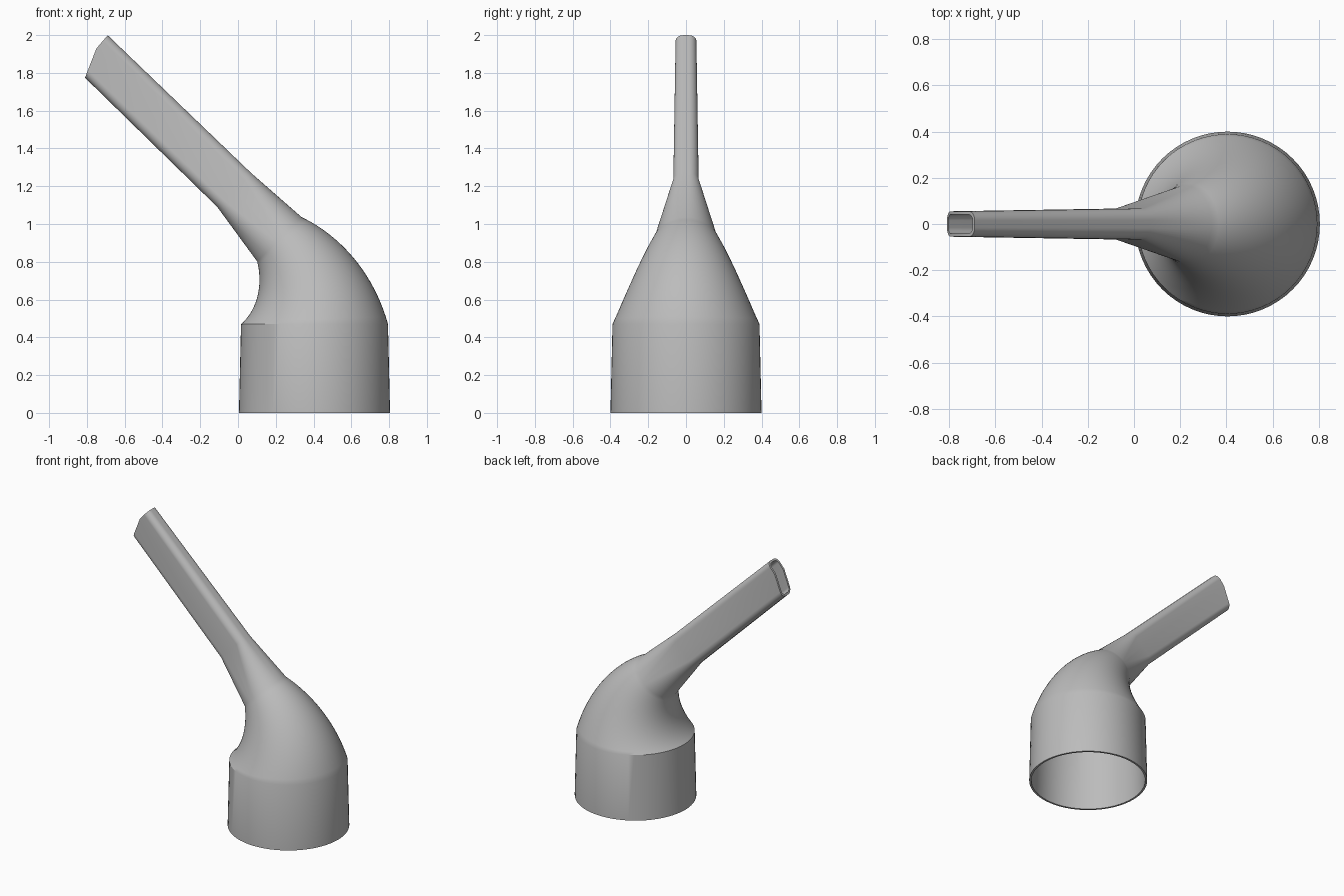
import bpy, bmesh
from math import sin, cos, pi, radians
from mathutils import Vector

cube = bpy.data.objects.get("Cube")
if cube:
    bpy.data.objects.remove(cube)

STEPS = 16          # ring points per quarter
ELBOW_STEPS = 20

grey = bpy.data.materials.new("grey plastic")
grey.use_nodes = True
colour = (0.5, 0.5, 0.5, 1)
grey.diffuse_color = colour
grey.node_tree.nodes["Principled BSDF"].inputs["Base Color"].default_value = colour


def tip_offset(u):
    """Slanted, kinked cut of the open tip, measured along the tube."""
    if u > 0.03:
        return -0.007 * (0.122 - u) / 0.092
    return -0.007 - 0.067 * (0.03 - u) / 0.152


def ring(bm, x, z, tilt, hu, hy, corner, wall, tip=False):
    """Round (corner None) or rounded-rectangle section, thinned by the wall."""
    hu, hy = hu - wall, hy - wall
    verts = []
    for q in range(4):
        for j in range(STEPS):
            if corner is None:
                a = (q + j / STEPS) * pi / 2
                u, y = hu * cos(a), hy * sin(a)
            elif j == 0:
                # middle of each flat side; the tip cut bends here
                mid = 0.03 if tip else 0
                u, y = [(hu, 0), (mid, hy), (-hu, 0), (mid, -hy)][q]
            else:
                r = corner - wall
                a = (q + (j - 1) / (STEPS - 2)) * pi / 2
                su = 1 if q in (0, 3) else -1
                sy = 1 if q < 2 else -1
                u = su * (hu - r) + r * cos(a)
                y = sy * (hy - r) + r * sin(a)
            d = tip_offset(u) if tip else 0
            verts.append(bm.verts.new(Vector((
                x + u * cos(tilt) - d * sin(tilt), y,
                z + u * sin(tilt) + d * cos(tilt)))))
    return verts


def bridge(bm, low, high):
    n = len(low)
    for i in range(n):
        k = (i + 1) % n
        bm.faces.new((low[i], low[k], high[k], high[i]))


def shell(bm, wall):
    """Collar, tapering elbow, flare and flat tube as one run of sections."""
    rings = [ring(bm, 0.405, 0, 0, 0.4, 0.4, None, wall)]
    pivot_x, pivot_z, bend = -0.23, 0.47, 0.635
    for i in range(ELBOW_STEPS + 1):
        t = i / ELBOW_STEPS
        a = t * radians(45)
        r = 0.389 + (0.166 - 0.389) * t
        rings.append(ring(bm, pivot_x + bend * cos(a), pivot_z + bend * sin(a),
                          a, r, r, None, wall))
    tilt = radians(45)
    rings.append(ring(bm, -0.02, 1.18, tilt, 0.127, 0.067, 0.05, wall))
    rings.append(ring(bm, -0.776, 1.913, tilt, 0.122, 0.055, 0.04, wall, True))
    for low, high in zip(rings, rings[1:]):
        bridge(bm, low, high)
    return rings[0], rings[-1]


# Hollow nozzle: outer skin, inner skin and the two rims
bm = bmesh.new()
outer_base, outer_tip = shell(bm, 0)
inner_base, inner_tip = shell(bm, 0.014)
bridge(bm, outer_base, inner_base)
bridge(bm, outer_tip, inner_tip)
bmesh.ops.recalc_face_normals(bm, faces=bm.faces)
mesh = bpy.data.meshes.new("angled_nozzle")
bm.to_mesh(mesh)
bm.free()
mesh.materials.append(grey)
nozzle = bpy.data.objects.new("angled_nozzle", mesh)
bpy.context.collection.objects.link(nozzle)
bpy.context.view_layer.objects.active = nozzle
nozzle.select_set(True)
bpy.ops.object.shade_smooth_by_angle(angle=radians(30))
